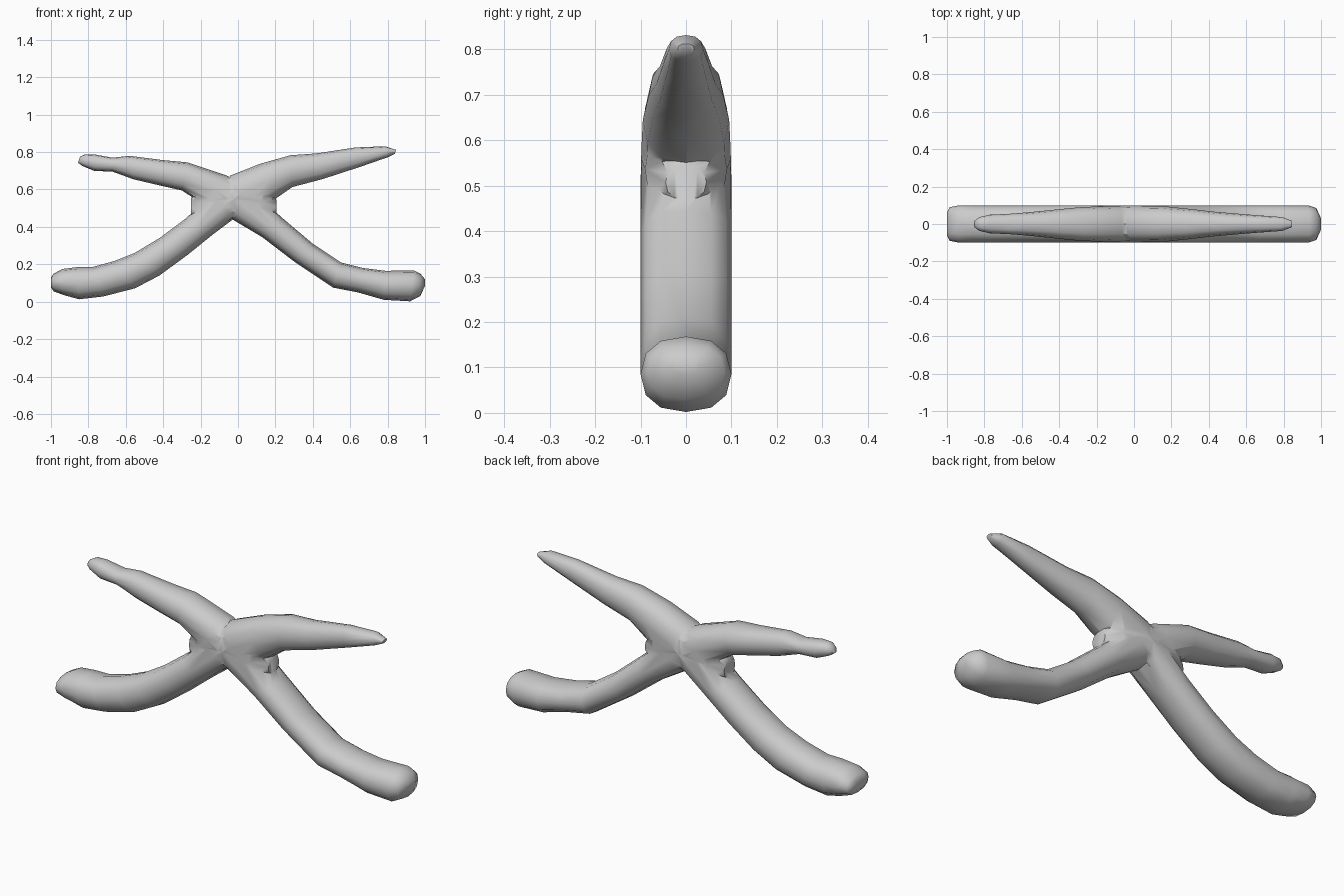
import bpy, bmesh, math
from mathutils import Vector

SIDES = 12


def loft(name, rings):
    """Tube through rings given as (edge_a x,z, edge_b x,z, half depth in y)."""
    bm = bmesh.new()
    loops = []
    for ax, az, bx, bz, depth in rings:
        a, b = Vector((ax, 0, az)), Vector((bx, 0, bz))
        mid, half = (a + b) / 2, (a - b) / 2
        loop = []
        for i in range(SIDES):
            t = 2 * math.pi * i / SIDES
            c, s = math.cos(t), math.sin(t)
            # slightly squared ellipse
            u = math.copysign(abs(c) ** 0.85, c)
            v = math.copysign(abs(s) ** 0.85, s)
            loop.append(bm.verts.new(mid + half * u + Vector((0, depth * v, 0))))
        loops.append(loop)
    for p, q in zip(loops, loops[1:]):
        for i in range(SIDES):
            j = (i + 1) % SIDES
            bm.faces.new((p[i], p[j], q[j], q[i]))
    bm.faces.new(loops[0])
    bm.faces.new(loops[-1])
    bmesh.ops.recalc_face_normals(bm, faces=bm.faces)
    bmesh.ops.triangulate(bm, faces=bm.faces)
    mesh = bpy.data.meshes.new(name)
    bm.to_mesh(mesh)
    bm.free()
    obj = bpy.data.objects.new(name, mesh)
    bpy.context.collection.objects.link(obj)
    return obj


# Diagonal limb: thin upper left tip, through the hub, to the thick lower right end
body = loft("branching_body", [
    (-0.845, 0.775, -0.855, 0.742, 0.02),
    (-0.82, 0.788, -0.83, 0.725, 0.037),
    (-0.77, 0.788, -0.77, 0.70, 0.05),
    (-0.67, 0.77, -0.67, 0.695, 0.054),
    (-0.58, 0.78, -0.56, 0.655, 0.062),
    (-0.40, 0.757, -0.42, 0.622, 0.078),
    (-0.27, 0.745, -0.30, 0.595, 0.09),
    (-0.06, 0.675, -0.17, 0.51, 0.097),
    (0.09, 0.58, -0.03, 0.44, 0.099),
    (0.24, 0.445, 0.13, 0.345, 0.10),
    (0.40, 0.31, 0.30, 0.215, 0.10),
    (0.55, 0.21, 0.51, 0.075, 0.10),
    (0.67, 0.18, 0.64, 0.05, 0.10),
    (0.79, 0.165, 0.78, 0.01, 0.10),
    (0.94, 0.168, 0.92, 0.002, 0.10),
    (0.975, 0.15, 0.975, 0.03, 0.085),
    (1.0, 0.12, 1.0, 0.085, 0.03),
])

# Opposite diagonal: thin upper right tip to the thick lower left end
other = loft("opposite_limb", [
    (0.845, 0.812, 0.838, 0.79, 0.018),
    (0.785, 0.831, 0.80, 0.772, 0.037),
    (0.63, 0.825, 0.65, 0.72, 0.048),
    (0.42, 0.793, 0.45, 0.655, 0.065),
    (0.28, 0.783, 0.29, 0.613, 0.082),
    (0.12, 0.738, 0.20, 0.55, 0.095),
    (-0.04, 0.675, 0.08, 0.49, 0.098),
    (-0.14, 0.57, -0.02, 0.445, 0.10),
    (-0.28, 0.445, -0.14, 0.355, 0.10),
    (-0.42, 0.34, -0.27, 0.25, 0.10),
    (-0.55, 0.262, -0.42, 0.14, 0.10),
    (-0.66, 0.218, -0.55, 0.072, 0.10),
    (-0.78, 0.185, -0.72, 0.028, 0.10),
    (-0.86, 0.185, -0.85, 0.013, 0.10),
    (-0.94, 0.175, -0.93, 0.035, 0.10),
    (-0.985, 0.15, -0.985, 0.055, 0.09),
    (-1.0, 0.13, -1.0, 0.075, 0.06),
])

# Hub webbing that fills the side notches
hub = loft("hub", [
    (-0.25, 0.555, -0.25, 0.455, 0.045),
    (-0.18, 0.65, -0.18, 0.42, 0.085),
    (-0.03, 0.67, -0.03, 0.45, 0.099),
    (0.13, 0.66, 0.13, 0.41, 0.09),
    (0.205, 0.545, 0.205, 0.47, 0.045),
])

# Merge all parts into one surface
for part in (other, hub):
    mod = body.modifiers.new("union", 'BOOLEAN')
    mod.operation = 'UNION'
    mod.solver = 'EXACT'
    mod.object = part
    bpy.context.view_layer.objects.active = body
    bpy.ops.object.modifier_apply(modifier=mod.name)
    bpy.data.objects.remove(part)

bpy.ops.object.select_all(action='DESELECT')
body.select_set(True)
bpy.context.view_layer.objects.active = body
bpy.ops.object.shade_smooth_by_angle(angle=math.radians(55))
